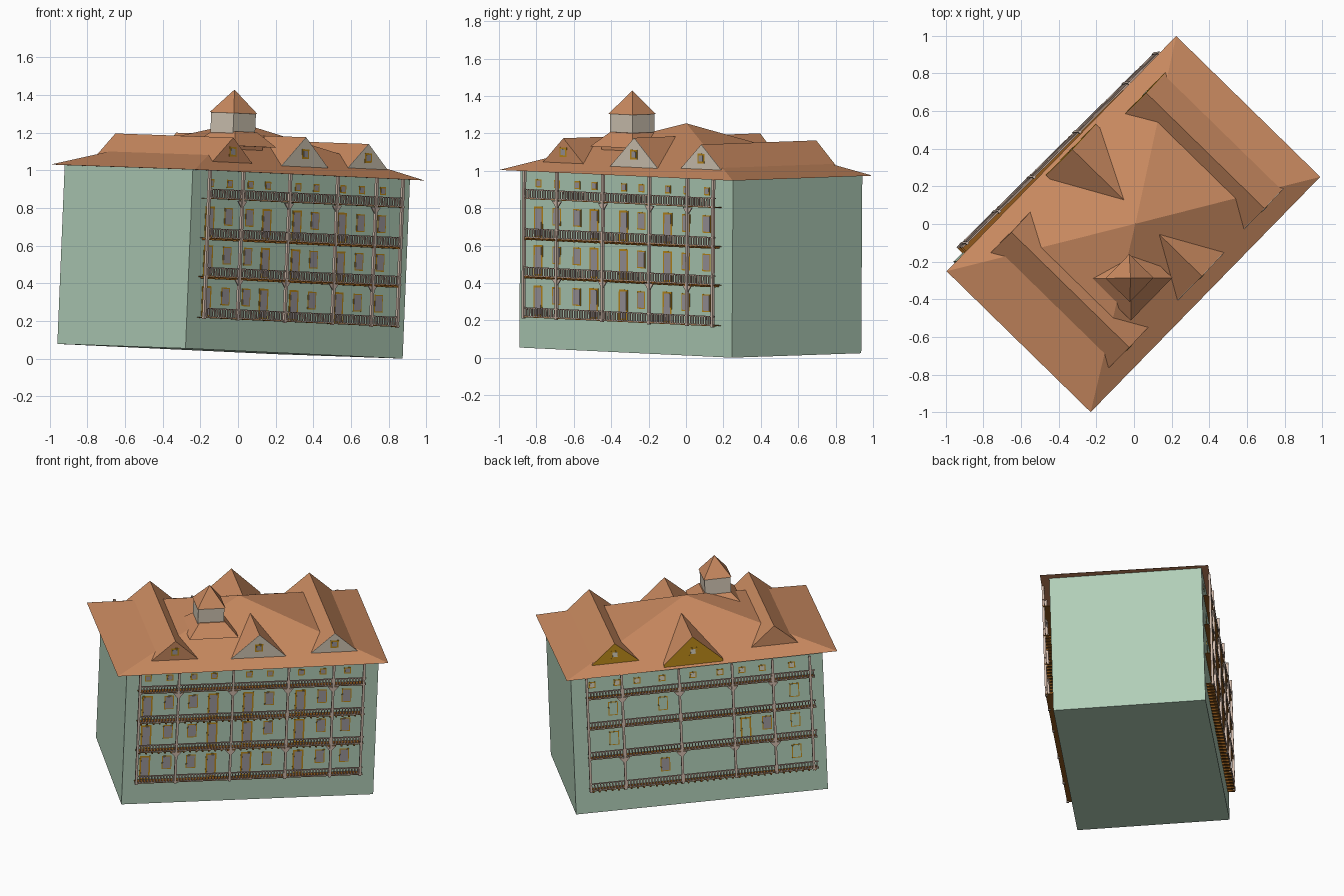
import bpy, bmesh, math
from mathutils import Matrix, Vector

if "Cube" in bpy.data.objects:
    bpy.data.objects.remove(bpy.data.objects["Cube"])

# The whole building is turned and leans slightly; the walls are turned a little less than the roof
Z = Vector((0.041, 0.006, 1)).normalized()
X = Vector((0.699, 0.715, 0))
X = (X - Z * X.dot(Z)).normalized()
ROOF_FRAME = Matrix.Translation((-0.042, -0.006, 0.04)) @ Matrix((X, Z.cross(X), Z)).transposed().to_4x4()
WALL_FRAME = ROOF_FRAME @ Matrix.Rotation(math.radians(-1.1), 4, "Z")


def material(name, *rgb):
    m = bpy.data.materials.new(name)
    m.use_nodes = True
    m.diffuse_color = (*rgb, 1)
    m.node_tree.nodes["Principled BSDF"].inputs["Base Color"].default_value = (*rgb, 1)
    return m


GREEN = material("green_wall", 0.44, 0.62, 0.48)
ROOF = material("terracotta_roof", 0.58, 0.25, 0.115)
BEIGE = material("beige_plaster", 0.66, 0.58, 0.47)
GLASS = material("grey_glass", 0.33, 0.31, 0.33)
GOLD = material("gold_wood", 0.50, 0.25, 0.01)
POST = material("pale_post", 0.62, 0.48, 0.40)
RAIL = material("light_brown_rail", 0.50, 0.36, 0.29)
FLOOR = material("orange_floor", 0.28, 0.10, 0.012)
CREAM = material("cream_pane", 0.66, 0.62, 0.50)


def finish(bm, name, mat, frame):
    bmesh.ops.recalc_face_normals(bm, faces=bm.faces)
    me = bpy.data.meshes.new(name)
    bm.to_mesh(me)
    bm.free()
    me.materials.append(mat)
    ob = bpy.data.objects.new(name, me)
    ob.matrix_world = frame
    bpy.context.collection.objects.link(ob)


def prisms(name, mat, items, frame=WALL_FRAME):
    """Each item is an (x, z) profile pushed from y0 to y1."""
    bm = bmesh.new()
    for profile, y0, y1 in items:
        a = [bm.verts.new((x, y0, z)) for x, z in profile]
        b = [bm.verts.new((x, y1, z)) for x, z in profile]
        bm.faces.new(a)
        bm.faces.new(b[::-1])
        for i in range(len(a)):
            bm.faces.new((a[i - 1], a[i], b[i], b[i - 1]))
    finish(bm, name, mat, frame)


def rect(x0, x1, z0, z1):
    return [(x0, z0), (x1, z0), (x1, z1), (x0, z1)]


def frustum(name, mat, centre, z0, z1, bottom, top, stretch=(1, 1)):
    """Four-sided frustum or pyramid given by half widths."""
    bm = bmesh.new()
    place = (Matrix.Translation((*centre, (z0 + z1) / 2)) @ Matrix.Diagonal((*stretch, 1, 1))
             @ Matrix.Rotation(math.pi / 4, 4, "Z"))
    r = math.sqrt(2)
    bmesh.ops.create_cone(bm, cap_ends=True, segments=4, radius1=bottom * r,
                          radius2=top * r, depth=z1 - z0, matrix=place)
    bmesh.ops.remove_doubles(bm, verts=bm.verts, dist=1e-5)
    finish(bm, name, mat, ROOF_FRAME)


# Main block and hipped roof
FRONT, BACK, EAVE = -0.464, 0.506, 0.95
prisms("main_block", GREEN, [(rect(-0.79, 0.83, 0, EAVE + 0.001), FRONT, BACK)])
frustum("main_roof", ROOF, (0, 0), EAVE, 1.215, 1, 0, (0.873, 0.535))


# Cross wings and dormers, with flush gable walls and small windows
def gable(x, half, z0, z1):
    return [(x - half, z0), (x + half, z0), (x, z1)]


def gable_wall(name, mat, profile, y, pane, window_z):
    s = -1 if y < 0 else 1
    x = profile[-1][0]
    prisms(name + "_wall", mat, [(profile, y, y + s * 0.003)], ROOF_FRAME)
    for part, colour, h, out in (("frame", GOLD, 0.026, 0.005), ("pane", pane, 0.016, 0.007)):
        prisms(name + "_window_" + part, colour,
               [(rect(x - h, x + h, window_z - h, window_z + h), y, y + s * out)], ROOF_FRAME)


WEST = gable(-0.49, 0.16, 0.99, 1.13)
EAST = gable(0.54, 0.16, 0.99, 1.13)
FRONT_MID = gable(0.05, 0.18, 0.99, 1.15)
BACK_MID = [(-0.14, 0.975), (-0.14, 0.955), (0.24, 0.955), (0.24, 0.975), (0.05, 1.15)]
prisms("west_wing_roof", ROOF, [(WEST, -0.435, 0.438)], ROOF_FRAME)
prisms("east_wing_roof", ROOF, [(EAST, -0.435, 0.44)], ROOF_FRAME)
prisms("front_dormer_roof", ROOF, [(FRONT_MID, -0.447, -0.1)], ROOF_FRAME)
prisms("back_dormer_roof", ROOF, [(BACK_MID, 0.1, 0.512)], ROOF_FRAME)
gable_wall("west_front", ROOF, WEST, -0.435, GLASS, 1.055)
gable_wall("east_front", BEIGE, EAST, -0.435, GLASS, 1.055)
gable_wall("front_dormer", BEIGE, FRONT_MID, -0.447, GLASS, 1.06)
gable_wall("east_back", GOLD, EAST, 0.44, CREAM, 1.055)
gable_wall("back_dormer", GOLD, BACK_MID, 0.512, CREAM, 1.05)

# Roof turret
TURRET = (-0.23, -0.178)
frustum("turret_base", ROOF, TURRET, 1.0, 1.1, 0.115, 0.115)
frustum("turret_skirt", ROOF, (-0.222, -0.186), 1.088, 1.165, 0.158, 0.083)
frustum("turret_wall", BEIGE, TURRET, 1.12, 1.265, 0.084, 0.084)
frustum("turret_roof", ROOF, TURRET, 1.262, 1.387, 0.09, 0)

# Balconies
LEVELS = [0.17, 0.387, 0.593, 0.803]
RAIL_H, SLATS, JOISTS = 0.05, 76, 36


def balconies(label, wall, outer, start, end, posts, joist_levels):
    s = -1 if wall < 0 else 1
    edge = outer - s * 0.009
    floors, rails, columns, braces = [], [], [], []
    for n, z in enumerate(LEVELS):
        floors.append((rect(start, end, z - 0.004, z), wall, outer - s * 0.002))
        # Joist ends showing under some floors
        if n in joist_levels:
            for i in range(JOISTS):
                x = start + (end - start) * (i + 0.5) / JOISTS
                floors.append((rect(x - 0.005, x + 0.005, z - 0.013, z - 0.004), wall, outer))
        top = z + RAIL_H
        rails.append((rect(start, end, top - 0.006, top), edge, outer))
        rails.append((rect(start, end, z, z + 0.005), edge, outer))
        for i in range(SLATS):
            x = start + (end - start) * (i + 0.5) / SLATS
            rails.append((rect(x - 0.004, x + 0.004, z, top), edge, outer - s * 0.004))
        # Fan brackets under every second floor
        if n % 2:
            for x in posts[1:-1]:
                fan = [(x - 0.035, z - 0.008), (x, z - 0.05), (x + 0.035, z - 0.008)]
                braces.append((fan, edge, outer - s * 0.002))
    for x in posts:
        columns.append((rect(x - 0.0075, x + 0.0075, LEVELS[0] - 0.01, EAVE), edge - s * 0.003, outer + s * 0.003))
    prisms(label + "_balcony_floors", FLOOR, floors)
    prisms(label + "_railings", RAIL, rails)
    prisms(label + "_posts", POST, columns)
    prisms(label + "_brackets", POST, braces)


balconies("front", FRONT, -0.518, -0.715, 0.745, [-0.71, -0.46, -0.11, 0.245, 0.535, 0.73], (1, 2))
balconies("back", BACK, 0.552, -0.73, 0.74, [-0.7, -0.46, -0.2, 0.142, 0.51, 0.735], (0,))


# Windows and doors: thin frame plates with panes on top
def openings(label, wall, pane, items):
    s = -1 if wall < 0 else 1
    frames, panes = [], []
    for x, z0, z1, half, border in items:
        frames.append((rect(x - half, x + half, z0, z1), wall, wall + s * 0.0015))
        panes.append((rect(x - half + border, x + half - border, z0 + border, z1 - border),
                      wall, wall + s * 0.003))
    prisms(label + "_frames", GOLD, frames)
    prisms(label + "_panes", pane, panes)


def window(x, z):
    return (x, z + 0.068, z + 0.162, 0.031, 0.006)


def door(x, z):
    return (x, z + 0.002, z + 0.166, 0.034, 0.010)


def attic(x):
    return (x, 0.862, 0.905, 0.022, 0.007)


COLUMNS = [-0.65, -0.51, -0.355, -0.225, 0.0, 0.135, 0.335, 0.475, 0.632]
DOORS = (0, 3, 4, 6)
front = [attic(x) for x in COLUMNS]
for z in LEVELS[:3]:
    front += [door(x, z) if i in DOORS else window(x, z) for i, x in enumerate(COLUMNS)]
openings("front_openings", FRONT, GLASS, front)

openings("back_attic", BACK, CREAM,
         [attic(x) for x in (0.695, 0.534, 0.406, 0.245, 0.045, -0.128, -0.27, -0.4, -0.59)])
low, middle, high = LEVELS[:3]
back = [window(-0.6, z) for z in (low, middle, high)]
back += [window(0.566, middle), window(0.566, high), window(0.245, high), door(-0.28, middle)]
openings("back_blind_windows", BACK, GREEN, back)
openings("back_glazed_windows", BACK, GLASS, [window(-0.417, middle), window(0.245, low)])
